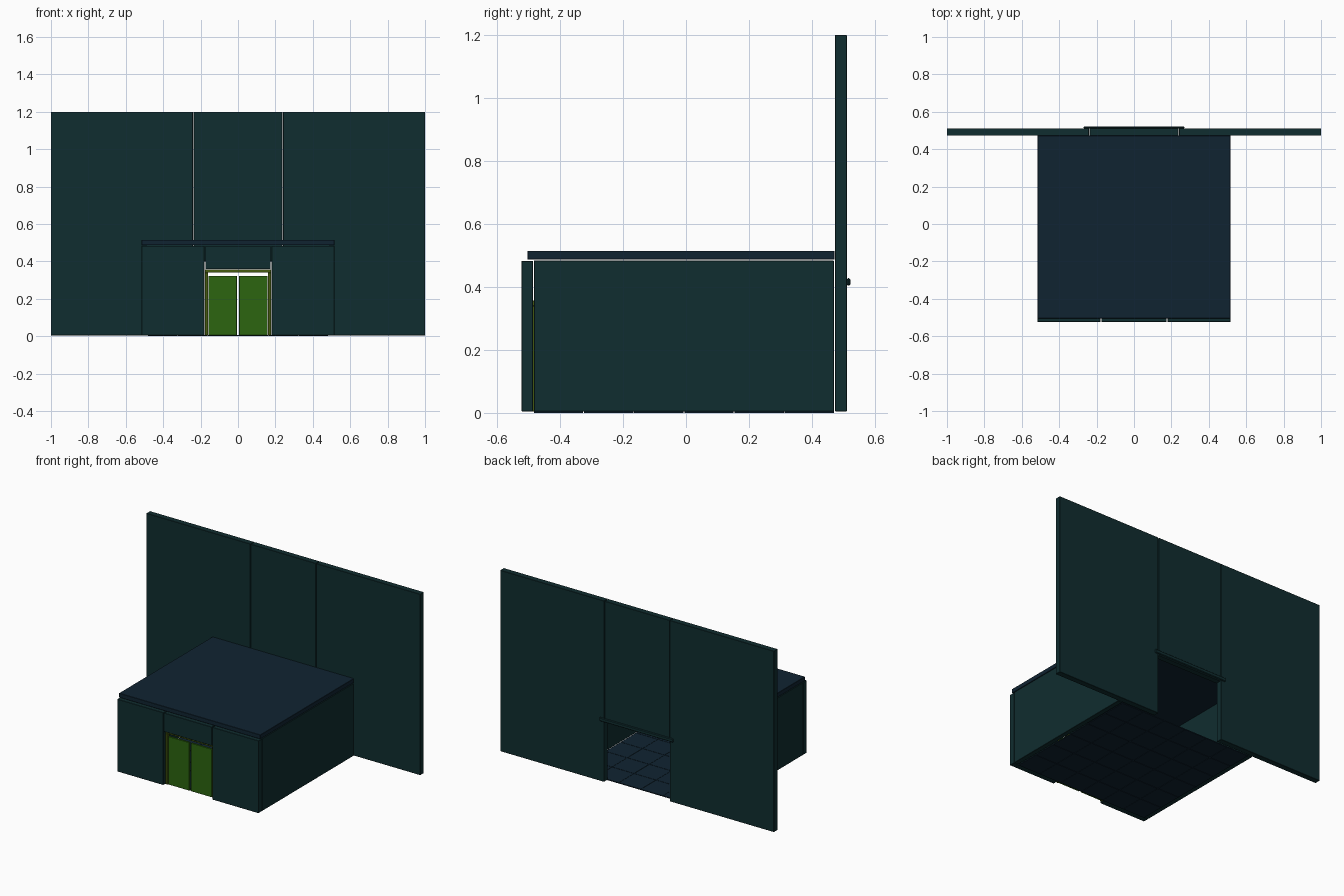
import bpy

if "Cube" in bpy.data.objects:
    bpy.data.objects.remove(bpy.data.objects["Cube"])


def material(name, rgb):
    m = bpy.data.materials.new(name)
    m.diffuse_color = (*rgb, 1)
    m.use_nodes = True
    m.node_tree.nodes["Principled BSDF"].inputs["Base Color"].default_value = m.diffuse_color
    return m


TEAL = material("dark_teal", (0.005, 0.026, 0.029))
NAVY = material("navy", (0.005, 0.017, 0.031))
GREEN = material("door_green", (0.025, 0.13, 0.005))
OLIVE = material("frame_olive", (0.06, 0.10, 0.005))


def box(name, x, y, z, mat, bevel=0.0015):
    """Box from (min, max) ranges, with a fine chamfer."""
    bpy.ops.mesh.primitive_cube_add(
        size=1, location=[(a + b) / 2 for a, b in (x, y, z)])
    o = bpy.context.object
    o.name = name
    o.scale = [b - a for a, b in (x, y, z)]
    bpy.ops.object.transform_apply(location=False, scale=True)
    o.data.materials.append(mat)
    if bevel:
        m = o.modifiers.new("chamfer", "BEVEL")
        m.width, m.segments = bevel, 1
    return o


def pair(name, x, y, z, mat):
    """Matching boxes on both sides of x = 0."""
    box(name + "_right", x, y, z, mat)
    box(name + "_left", (-x[1], -x[0]), y, z, mat)


BASE = 0.005

# tall back wall: two wide panels and a panel over the opening
BACK = (0.473, 0.511)
pair("back_wall", (0.241, 1.0), BACK, (BASE, 1.2), TEAL)
box("back_wall_lintel", (-0.237, 0.237), BACK, (0.40, 1.2), TEAL)
box("back_rail", (-0.27, 0.27), (0.511, 0.522), (0.404, 0.428), TEAL, 0.004)

# room side walls and roof
pair("side_wall", (0.484, 0.516), (-0.483, 0.470), (BASE, 0.484), TEAL)
box("roof", (-0.516, 0.516), (-0.504, 0.472), (0.487, 0.515), NAVY)

# front wall panels around the doorway
FRONT = (-0.523, -0.486)
pair("front_wall", (0.179, 0.516), FRONT, (BASE, 0.483), TEAL)
box("front_wall_lintel", (-0.174, 0.174), FRONT, (0.359, 0.483), TEAL)

# recessed door frame and two leaves
FRAME = (-0.503, -0.482)
pair("door_jamb", (0.160, 0.177), FRAME, (BASE, 0.340), OLIVE)
box("door_header", (-0.177, 0.177), FRAME, (0.340, 0.357), OLIVE)
pair("door_leaf", (0.006, 0.158), (-0.499, -0.487), (BASE, 0.323), GREEN)

# tiled floor
tile = box("floor_tiles", (-0.482, -0.323), (-0.483, -0.3265), (0, 0.006), NAVY, 0)
for axis, step in ((0, 0.161), (1, 0.1593)):
    m = tile.modifiers.new("repeat", "ARRAY")
    m.count = 6
    m.use_relative_offset = False
    m.use_constant_offset = True
    m.constant_offset_displace = [step if i == axis else 0 for i in range(3)]
